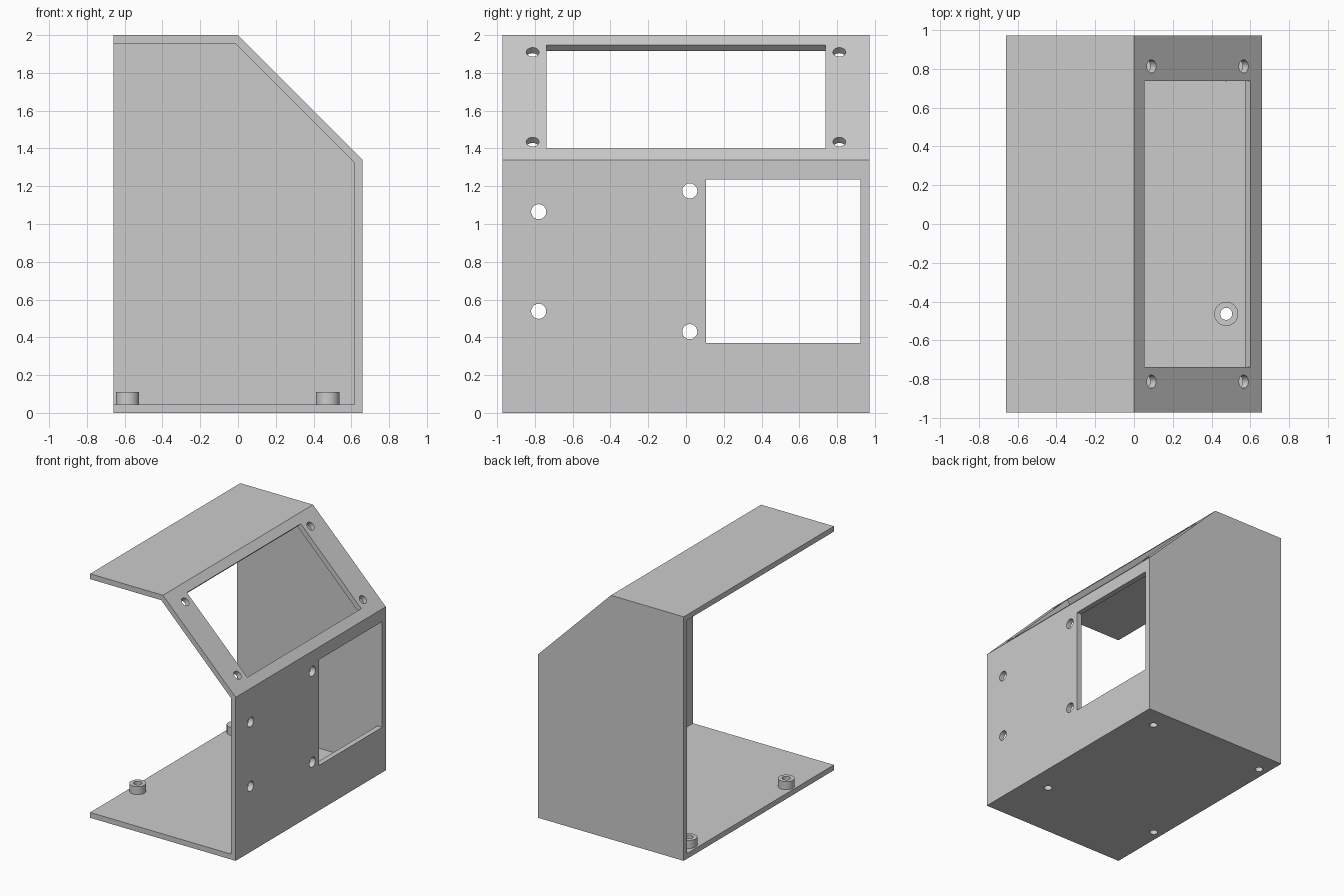
import bpy, bmesh, math
from mathutils import Matrix, Vector

cube = bpy.data.objects.get("Cube")
if cube:
    bpy.data.objects.remove(cube, do_unlink=True)

grey = bpy.data.materials.new("plain grey")
grey.use_nodes = True
grey.diffuse_color = (0.6, 0.6, 0.6, 1)
grey.node_tree.nodes["Principled BSDF"].inputs["Base Color"].default_value = (0.6, 0.6, 0.6, 1)

HALF_X, HALF_Y, HEIGHT = 0.66, 0.972, 2.0
WALL = 0.044
SLOPE_TURN = Matrix.Rotation(math.radians(45), 4, 'Y')  # local z -> slope normal
SIDE_TURN = Matrix.Rotation(math.radians(90), 4, 'Y')   # local z -> x


def make_object(name, bm):
    bmesh.ops.recalc_face_normals(bm, faces=bm.faces)
    mesh = bpy.data.meshes.new(name)
    bm.to_mesh(mesh)
    bm.free()
    obj = bpy.data.objects.new(name, mesh)
    bpy.context.collection.objects.link(obj)
    return obj


def prism(name, outline, y0, y1):
    """Extrude an x-z outline along y."""
    bm = bmesh.new()
    face = bm.faces.new([bm.verts.new((x, y0, z)) for x, z in outline])
    side = bmesh.ops.extrude_face_region(bm, geom=[face])["geom"]
    verts = [v for v in side if isinstance(v, bmesh.types.BMVert)]
    bmesh.ops.translate(bm, verts=verts, vec=(0, y1 - y0, 0))
    return make_object(name, bm)


def add_cylinder(bm, centre, radius, depth, turn=Matrix()):
    bmesh.ops.create_cone(bm, cap_ends=True, segments=32, radius1=radius, radius2=radius,
                          depth=depth, matrix=Matrix.Translation(centre) @ turn)


def add_box(bm, centre, size, turn=Matrix()):
    scale = Matrix.Diagonal(Vector(size).to_4d())
    bmesh.ops.create_cube(bm, size=1, matrix=Matrix.Translation(centre) @ turn @ scale)


def cut(obj, cutter):
    """Subtract the cutter, bake the result and discard the cutter."""
    mod = obj.modifiers.new("cut", 'BOOLEAN')
    mod.operation, mod.solver, mod.object = 'DIFFERENCE', 'EXACT', cutter
    cutter.hide_render = True
    bpy.context.view_layer.update()
    baked = bpy.data.meshes.new_from_object(obj.evaluated_get(bpy.context.evaluated_depsgraph_get()))
    obj.modifiers.clear()
    obj.data = baked
    bpy.data.objects.remove(cutter, do_unlink=True)


def finish(obj):
    obj.data.materials.clear()
    obj.data.materials.append(grey)
    bpy.ops.object.select_all(action='DESELECT')
    obj.select_set(True)
    bpy.context.view_layer.objects.active = obj
    bpy.ops.object.shade_smooth_by_angle(angle=math.radians(30))


# Housing shell: floor, side wall, sloped panel, roof and back wall
housing = prism("housing", [(-HALF_X, 0), (HALF_X, 0), (HALF_X, 1.34), (0, HEIGHT), (-HALF_X, HEIGHT)],
                -HALF_Y, HALF_Y)
inner_x, inner_top = HALF_X - WALL, HEIGHT - WALL
cavity = prism("cavity", [(-1, WALL), (inner_x, WALL), (inner_x, 1.324), (-0.016, inner_top), (-1, inner_top)],
               -1.2, HALF_Y - WALL)
cut(housing, cavity)

# Openings in the sloped panel, the side wall and the floor
posts = [(x, y) for x in (-0.585, 0.475) for y in (-0.463, 0.797)]
bm = bmesh.new()
add_box(bm, (0.327, 0, 1.673), (0.775, 1.475, 0.2), SLOPE_TURN)
for x in (0.09, 0.565):
    for y in (-0.812, 0.812):
        add_cylinder(bm, (x, y, HEIGHT - x), 0.034, 0.2, SLOPE_TURN)
add_box(bm, (HALF_X, 0.515, 0.803), (0.2, 0.82, 0.866))
for y, z in ((-0.78, 1.065), (-0.78, 0.538), (0.02, 1.175), (0.02, 0.43)):
    add_cylinder(bm, (HALF_X, y, z), 0.04, 0.2, SIDE_TURN)
for x, y in posts:
    add_cylinder(bm, (x, y, 0), 0.031, 0.2)
cut(housing, make_object("openings", bm))
finish(housing)

# Hollow mounting posts on the floor
for i, (x, y) in enumerate(posts, 1):
    bm = bmesh.new()
    add_cylinder(bm, (x, y, WALL + 0.033), 0.062, 0.066)
    post = make_object(f"mounting_post_{i}", bm)
    bm = bmesh.new()
    add_cylinder(bm, (x, y, 0.05), 0.031, 0.4)
    cut(post, make_object("post_hole", bm))
    finish(post)
